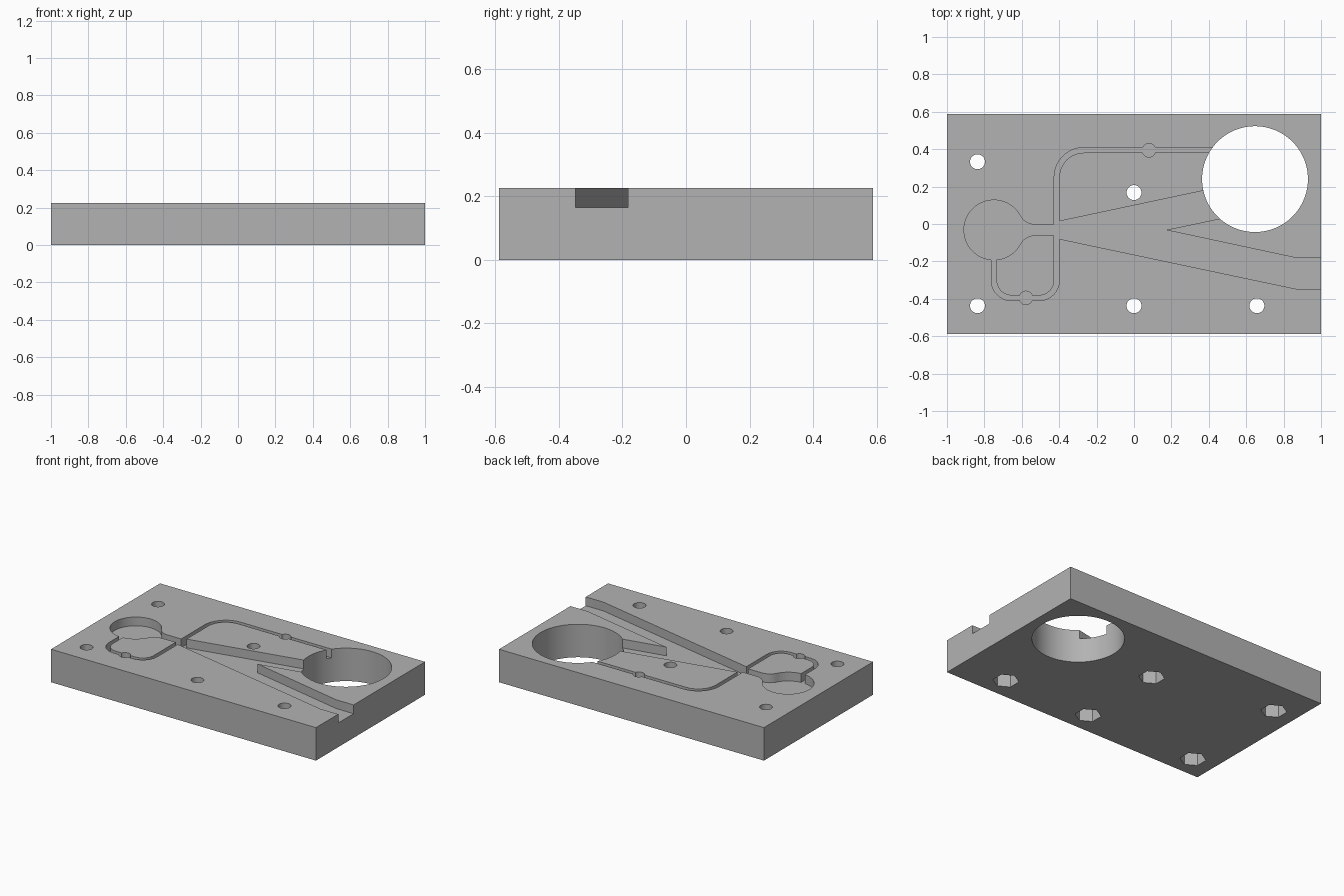
import bpy
import bmesh
from math import cos, sin, pi, radians, tan
from mathutils import Vector

cube = bpy.data.objects.get("Cube")
if cube:
    bpy.data.objects.remove(cube, do_unlink=True)

TOP = 0.225        # plate thickness
FLOOR = 0.165      # channel floor
HALF_Y = 0.588

grey = bpy.data.materials.new("plate grey")
grey.use_nodes = True
colour = (0.45, 0.45, 0.45, 1)
grey.diffuse_color = colour
grey.node_tree.nodes["Principled BSDF"].inputs["Base Color"].default_value = colour


def prism(name, outline, z0, z1):
    """Extrude a closed outline between two heights."""
    bm = bmesh.new()
    face = bm.faces.new([bm.verts.new((p[0], p[1], z0)) for p in outline])
    ext = bmesh.ops.extrude_face_region(bm, geom=[face])
    verts = [v for v in ext["geom"] if isinstance(v, bmesh.types.BMVert)]
    bmesh.ops.translate(bm, vec=(0, 0, z1 - z0), verts=verts)
    bmesh.ops.recalc_face_normals(bm, faces=bm.faces)
    mesh = bpy.data.meshes.new(name)
    bm.to_mesh(mesh)
    bm.free()
    mesh.materials.append(grey)
    obj = bpy.data.objects.new(name, mesh)
    bpy.context.collection.objects.link(obj)
    return obj


def arc(cx, cy, r, a0, a1, n):
    return [Vector((cx + r * cos(a0 + (a1 - a0) * i / n),
                    cy + r * sin(a0 + (a1 - a0) * i / n))) for i in range(n + 1)]


def circle(cx, cy, r, n=64, turn=0.0):
    return arc(cx, cy, r, turn, turn + 2 * pi, n)[:-1]


def rounded(points, radii, n=10):
    """Round the right-angle corners of a path."""
    pts = [Vector(p) for p in points]
    path = [pts[0]]
    for a, b, c, r in zip(pts, pts[1:], pts[2:], radii):
        u, v = (a - b).normalized(), (c - b).normalized()
        centre = b + (u + v) * r
        for i in range(n + 1):
            t = pi / 2 * i / n
            path.append(centre - v * r * cos(t) - u * r * sin(t))
    return path + [pts[-1]]


def ribbon(path, width):
    """Outline of a constant-width band along a path."""
    left, right = [], []
    for i, p in enumerate(path):
        d = (path[min(i + 1, len(path) - 1)] - path[max(i - 1, 0)]).normalized()
        # tangent at the arc ends follows the straight run
        if abs(d.x) < 0.12:
            d = Vector((0, 1 if d.y > 0 else -1))
        elif abs(d.y) < 0.12:
            d = Vector((1 if d.x > 0 else -1, 0))
        side = Vector((-d.y, d.x)) * width / 2
        left.append(p + side)
        right.append(p - side)
    return left + right[::-1]


plate = prism("plate", [(-1, -HALF_Y), (1, -HALF_Y), (1, HALF_Y), (-1, HALF_Y)], 0, TOP)
cutters = []


def pocket(name, outline, z0=FLOOR, z1=TOP + 0.1):
    cutters.append(prism(name, outline, z0, z1))


# Round chamber with a filleted neck
CX, CY, R, NECK, FX = -0.749, -0.032, 0.16, 0.029, -0.53
dx = FX - CX
fr = (dx * dx + NECK * NECK - R * R) / (2 * (R - NECK))
lift = NECK + fr
tilt = Vector((dx, lift)).angle_signed(Vector((1, 0)))
upper = arc(FX, CY + lift, fr, pi + tilt, 1.5 * pi, 12) + [Vector((-0.413, CY + NECK))]
lower = [Vector((p.x, 2 * CY - p.y)) for p in upper]
rim = arc(CX, CY, R, tilt, 2 * pi - tilt, 56)[1:-1]
pocket("chamber_cutter", upper[::-1] + rim + lower)

# Flaring channel that splits in two
pocket("horn_cutter", [(-0.41, 0.015), (-0.398, 0.015), (0.374, 0.179), (0.6, 0.227),
                       (0.6, 0.058), (0.17, -0.032), (0.87, -0.182), (1.1, -0.182),
                       (1.1, -0.347), (0.866, -0.347), (-0.398, -0.08), (-0.41, -0.08)])

# Thin feedback channel with small round widenings
route = rounded([(-0.749, -0.1), (-0.749, -0.396), (-0.413, -0.396),
                 (-0.413, 0.395), (0.5, 0.395)], [0.095, 0.095, 0.145])
pocket("feedback_cutter", ribbon(route, 0.028))
for x, y in ((0.08, 0.394), (-0.578, -0.395)):
    pocket("widening_cutter", circle(x, y, 0.036, 24))

# Large through hole
pocket("outlet_cutter", circle(0.647, 0.24, 0.283, 96), -0.1)

# Bolt holes with hexagonal nut pockets underneath
for x, y in ((-0.837, 0.333), (0, 0.168), (-0.837, -0.437), (0, -0.437), (0.657, -0.437)):
    pocket("bolt_cutter", circle(x, y, 0.04, 32), -0.1)
    pocket("nut_cutter", circle(x, y, 0.081, 6, radians(30)), -0.1, 0.09)

# Cut everything, then drop the cutters
bpy.ops.object.select_all(action="DESELECT")
bpy.context.view_layer.objects.active = plate
plate.select_set(True)
for c in cutters:
    c.hide_render = True
    mod = plate.modifiers.new("cut", "BOOLEAN")
    mod.operation = "DIFFERENCE"
    mod.solver = "EXACT"
    mod.object = c
    bpy.ops.object.modifier_apply(modifier=mod.name)
for c in cutters:
    bpy.data.objects.remove(c, do_unlink=True)
bpy.ops.object.shade_smooth_by_angle(angle=radians(30))
